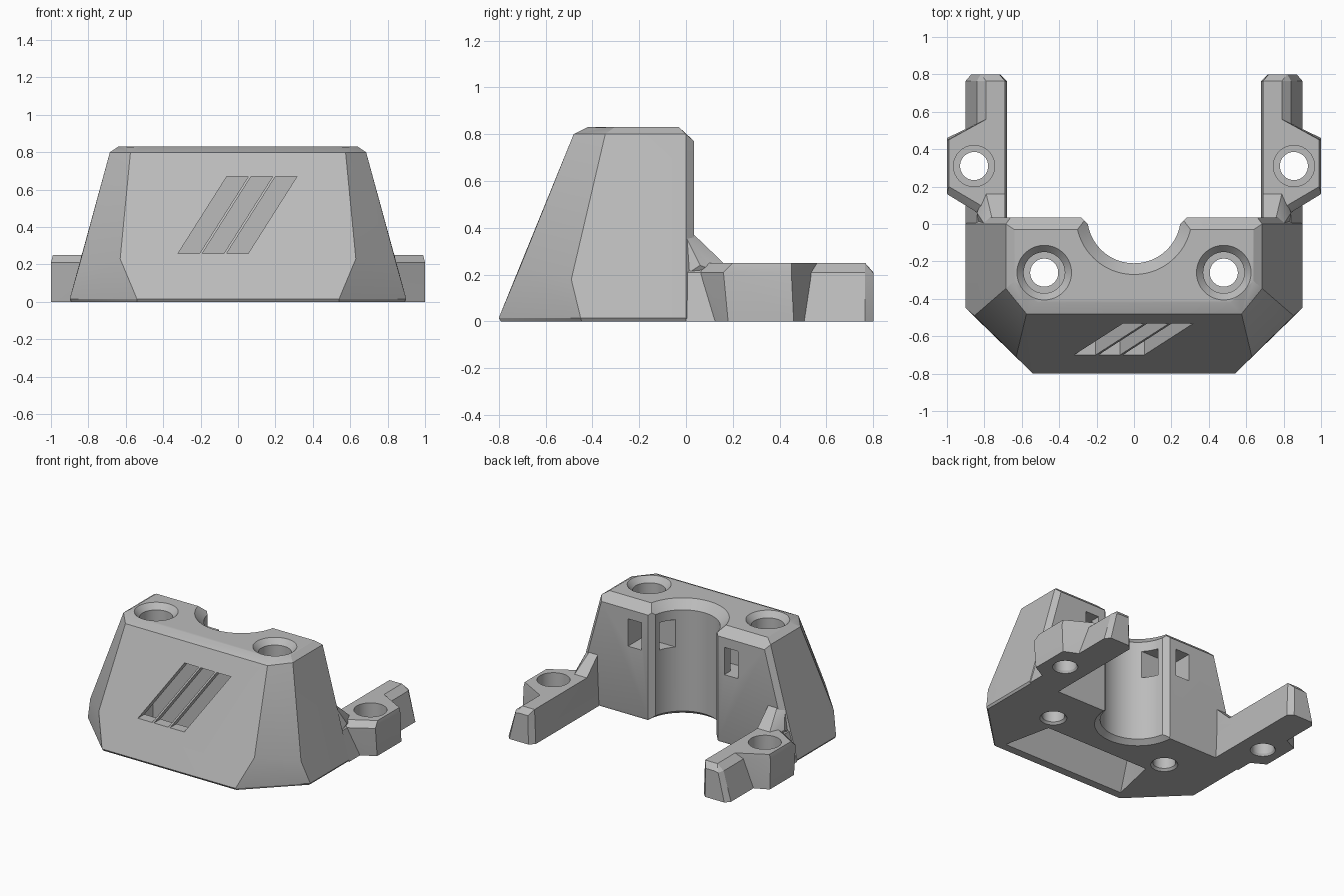
import bpy, bmesh, math

cube = bpy.data.objects.get("Cube")
if cube:
    bpy.data.objects.remove(cube, do_unlink=True)

grey = bpy.data.materials.new("plain grey")
grey.use_nodes = True
grey.diffuse_color = (0.5, 0.5, 0.5, 1)
grey.node_tree.nodes["Principled BSDF"].inputs["Base Color"].default_value = (0.5, 0.5, 0.5, 1)


def finish(name, bm):
    bmesh.ops.recalc_face_normals(bm, faces=bm.faces)
    mesh = bpy.data.meshes.new(name)
    bm.to_mesh(mesh)
    bm.free()
    mesh.materials.append(grey)
    obj = bpy.data.objects.new(name, mesh)
    bpy.context.collection.objects.link(obj)
    return obj


def hull(name, points, both=False, side=1):
    """Convex solid round the points, optionally mirrored across x."""
    bm = bmesh.new()
    pts = {(x * side, y, z) for x, y, z in points}
    if both:
        pts |= {(-x, y, z) for x, y, z in pts}
    for p in sorted(pts):
        bm.verts.new(p)
    res = bmesh.ops.convex_hull(bm, input=bm.verts[:])
    loose = [v for v in bm.verts if not v.link_faces]
    bmesh.ops.delete(bm, geom=loose, context='VERTS')
    bmesh.ops.dissolve_limit(bm, angle_limit=math.radians(0.5),
                             verts=bm.verts[:], edges=bm.edges[:])
    return finish(name, bm)


def box(name, x, y, z, side=1):
    return hull(name, [(a, b, c) for a in x for b in y for c in z], side=side)


def lathe(name, centre, profile, steps=64):
    """Stack of rings (radius, height) closed at both ends."""
    bm = bmesh.new()
    rings = []
    for r, z in profile:
        rings.append([bm.verts.new((centre[0] + r * math.cos(math.tau * i / steps),
                                    centre[1] + r * math.sin(math.tau * i / steps), z))
                      for i in range(steps)])
    for lo, hi in zip(rings, rings[1:]):
        for i in range(steps):
            j = (i + 1) % steps
            bm.faces.new((lo[i], lo[j], hi[j], hi[i]))
    bm.faces.new(rings[0][::-1])
    bm.faces.new(rings[-1])
    return finish(name, bm)


def combine(obj, other, operation):
    mod = obj.modifiers.new("join", 'BOOLEAN')
    mod.operation = operation
    mod.solver = 'EXACT'
    mod.object = other
    other.hide_render = True
    select(obj)
    bpy.ops.object.modifier_apply(modifier=mod.name)
    bpy.data.objects.remove(other, do_unlink=True)


def select(obj):
    bpy.ops.object.select_all(action='DESELECT')
    obj.select_set(True)
    bpy.context.view_layer.objects.active = obj


def smooth(obj):
    select(obj)
    bpy.ops.object.shade_smooth_by_angle(angle=math.radians(20))


# Main housing: sloped front and sides, chamfered rim and back edges
housing = hull("housing", [
    (.54, -.79, 0), (.89, -.445, 0), (.89, 0, 0), (.86, .03, 0),
    (.54, -.8, .015), (.9, -.45, .015), (.9, 0, .015), (.865, .035, .015),
    (.63, -.71, .23), (.853, -.49, .18),
    (.575, -.48, .8), (.685, -.345, .8), (.685, 0, .8), (.66, .035, .77),
    (.515, -.42, .83), (.64, -.305, .83), (.64, -.03, .83)], both=True)

# Central half-round channel with flared rims and chamfered mouth
combine(housing, lathe("channel", (0, .04), [
    (.3, -.01), (.25, .03), (.25, .77), (.32, .84)], 96), 'DIFFERENCE')
combine(housing, hull("channel_mouth", [
    (x, y, z) for z in (-.1, 1) for x, y in ((.247, 0), (.307, .06))], both=True), 'DIFFERENCE')

# Hollow behind the front wall, open underneath
combine(housing, hull("hollow", [
    (.5, -.75, -.05), (.42, -.38, -.05), (.45, -.455, .68), (.42, -.38, .68)],
    both=True), 'DIFFERENCE')

# Slanted ventilation slots through the front wall
for shift in (-.13, 0, .13):
    combine(housing, hull("vent_slot", [
        (x + shift, y, z) for y in (-.9, -.42)
        for x, z in ((-.19, .26), (-.075, .26), (.185, .67), (.07, .67))]), 'DIFFERENCE')

for side in (1, -1):
    # Screw wells and strap passages
    combine(housing, lathe("screw_well", (.48 * side, -.26), [
        (.1, -.01), (.075, .015), (.075, .2), (.11, .2), (.11, .79), (.155, .84)]), 'DIFFERENCE')
    combine(housing, box("strap_entry", (.335, .445), (-.13, .1), (.5, .7), side), 'DIFFERENCE')
    combine(housing, box("strap_exit", (.1, .44), (-.135, -.035), (.5, .7), side), 'DIFFERENCE')
smooth(housing)

# Rear arms with mounting ears and gussets
section = [(.68, 0), (.9, 0), (.84, .21), (.79, .25), (.69, .25)]
tip = [(.715, 0), (.87, 0), (.82, .205), (.79, .21), (.72, .21)]
for side, label in ((1, "left"), (-1, "right")):
    arm = hull(label + "_arm", [(x, y, z) for y in (0, .765) for x, z in section]
               + [(x, .8, z) for x, z in tip], side=side)
    ear = hull("ear", [(.74, .08, 0), (.82, .08, 0), (1, .18, 0), (1, .46, 0), (.8, .55, 0), (.74, .55, 0),
                       (.74, .05, .21), (.82, .05, .21), (1, .16, .21), (1, .45, .21),
                       (.74, .1, .25), (.82, .1, .25), (.99, .2, .25), (.99, .45, .25),
                       (.79, .56, .25), (.74, .56, .25)], side=side)
    combine(arm, ear, 'UNION')
    gusset = hull("gusset", [(.69, 0, .37), (.69, .035, .37), (.76, .035, .37), (.8, 0, .36),
                             (.69, .16, .25), (.79, .16, .25), (.84, .06, .24),
                             (.69, 0, .2), (.83, 0, .2), (.69, .16, .2), (.8, .16, .2)], side=side)
    combine(arm, gusset, 'UNION')
    combine(arm, lathe("mount_hole", (.855 * side, .31), [
        (.09, -.01), (.075, .015), (.075, .12), (.11, .12), (.11, .3)]), 'DIFFERENCE')
    smooth(arm)
